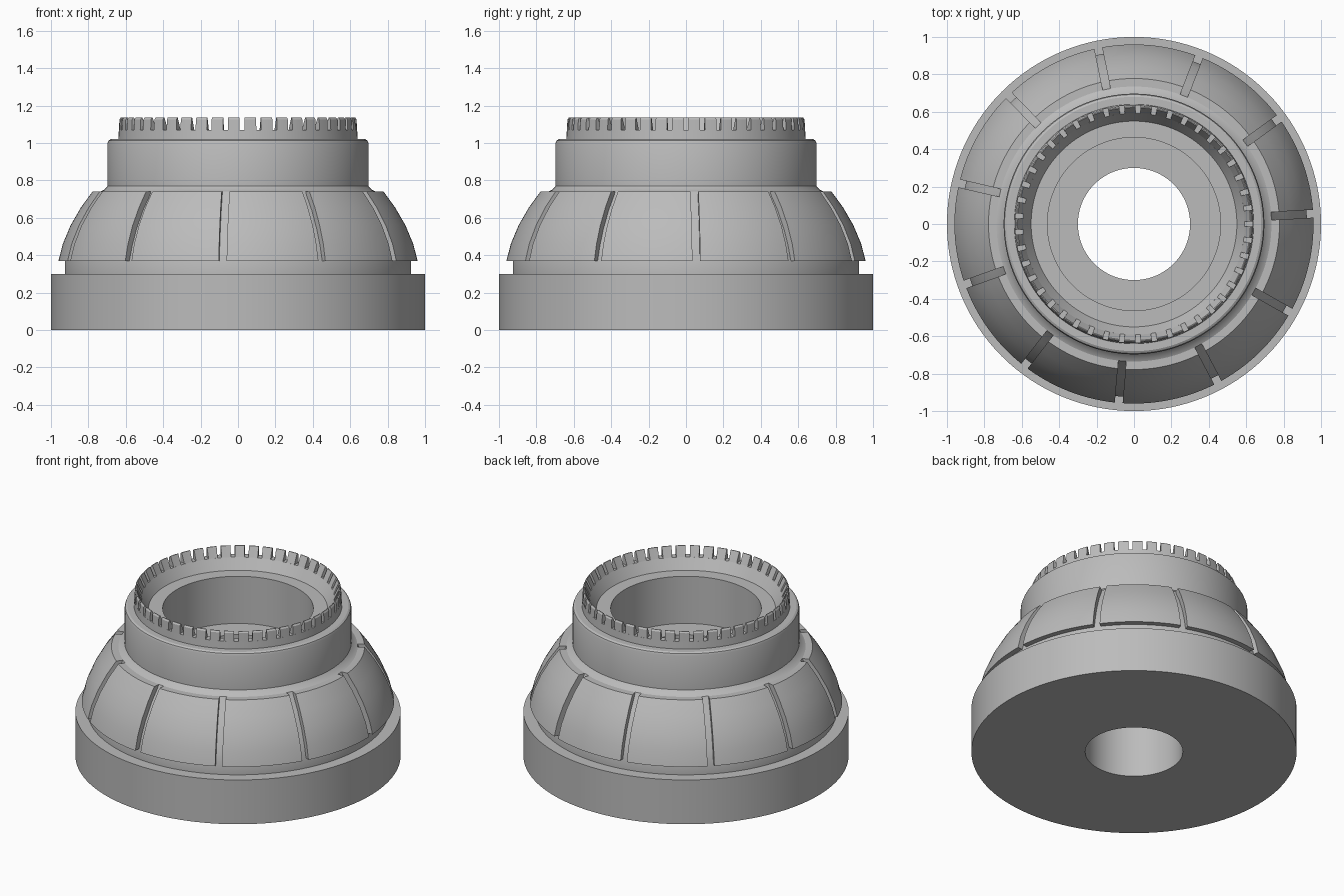
import bpy, bmesh, math

cube = bpy.data.objects.get("Cube")
if cube:
    bpy.data.objects.remove(cube, do_unlink=True)

grey = bpy.data.materials.new("plain_grey")
grey.use_nodes = True
colour = (0.5, 0.5, 0.5, 1)
grey.diffuse_color = colour
grey.node_tree.nodes["Principled BSDF"].inputs["Base Color"].default_value = colour


def finish(bm, name):
    bmesh.ops.recalc_face_normals(bm, faces=bm.faces)
    mesh = bpy.data.meshes.new(name)
    bm.to_mesh(mesh)
    bm.free()
    mesh.materials.append(grey)
    obj = bpy.data.objects.new(name, mesh)
    bpy.context.collection.objects.link(obj)
    bpy.ops.object.select_all(action="DESELECT")
    obj.select_set(True)
    bpy.context.view_layer.objects.active = obj
    bpy.ops.object.shade_smooth_by_angle(angle=math.radians(25))
    return obj


def sweep(bm, profile, start, end, steps, gap=0.0):
    """Turn a closed (radius, z) loop between two angles; gap trims both ends by a constant width."""
    full = end - start > 6.28
    rings = []
    for i in range(steps if full else steps + 1):
        ring = []
        for r, z in profile:
            trim = math.asin(gap / 2 / r)
            a = start + trim + (end - start - 2 * trim) * i / steps
            ring.append(bm.verts.new((r * math.cos(a), r * math.sin(a), z)))
        rings.append(ring)
    pairs = list(zip(rings, rings[1:]))
    if full:
        pairs.append((rings[-1], rings[0]))
    else:
        bm.faces.new(rings[0])
        bm.faces.new(rings[-1])
    n = len(profile)
    for a, b in pairs:
        for k in range(n):
            j = (k + 1) % n
            bm.faces.new((a[k], a[j], b[j], b[k]))


def segmented(name, profile, count, offset, steps, gap):
    bm = bmesh.new()
    pitch = math.tau / count
    for i in range(count):
        start = offset + i * pitch
        sweep(bm, profile, start, start + pitch, steps, gap)
    return finish(bm, name)


# Bored body: wide base, recessed dome, collar and counterbore
dome = [(0.925, 0.37), (0.90, 0.45), (0.862, 0.54), (0.805, 0.64), (0.745, 0.72)]
body = [(0.30, 0), (1, 0), (1, 0.30), (0.925, 0.30)] + dome + [
    (0.735, 0.74), (0.715, 0.75), (0.697, 0.77), (0.697, 1.0), (0.692, 1.013), (0.68, 1.02),
    (0.64, 1.02), (0.637, 1.07), (0.592, 1.07), (0.55, 1.0),
    (0.463, 1.0), (0.463, 0.68), (0.30, 0.68)]
bm = bmesh.new()
sweep(bm, body, 0, math.tau, 128)
finish(bm, "bored_body")

# Curved shell panels separated by straight grooves
panel = [(0.96, 0.37), (0.937, 0.46), (0.895, 0.56), (0.84, 0.655), (0.778, 0.74),
         (0.73, 0.74), (0.74, 0.71), (0.795, 0.635), (0.852, 0.54), (0.89, 0.45), (0.915, 0.37)]
segmented("shell_panels", panel, 11, math.radians(3.3), 14, 0.042)

# Crown of teeth with a sloping inner face
tooth = [(0.637, 1.065), (0.634, 1.125), (0.627, 1.135), (0.622, 1.135),
         (0.592, 1.07), (0.595, 1.065)]
segmented("crown_teeth", tooth, 45, 0, 3, 0.026)
